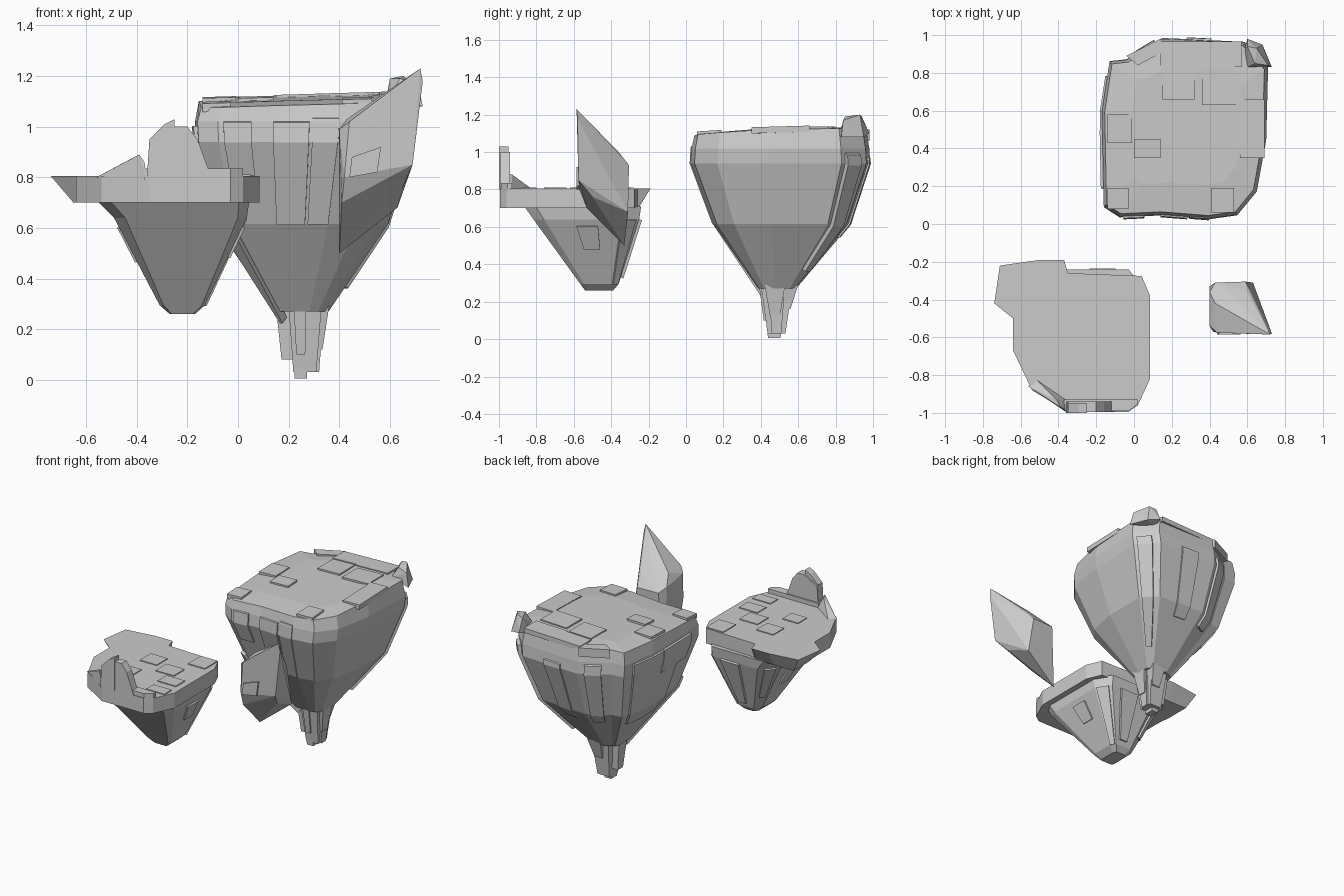
import bpy, bmesh, math
from mathutils import Vector as V

if "Cube" in bpy.data.objects:
    bpy.data.objects.remove(bpy.data.objects["Cube"])


def finish(name, bm):
    bmesh.ops.recalc_face_normals(bm, faces=bm.faces)
    me = bpy.data.meshes.new(name)
    bm.to_mesh(me)
    bm.free()
    ob = bpy.data.objects.new(name, me)
    bpy.context.collection.objects.link(ob)
    return ob


def loft(name, rings):
    """Skin a stack of equal-length rings and cap both ends."""
    bm = bmesh.new()
    vs = [[bm.verts.new(p) for p in r] for r in rings]
    n = len(vs[0])
    for a, b in zip(vs, vs[1:]):
        for i in range(n):
            j = (i + 1) % n
            bm.faces.new((a[i], a[j], b[j], b[i]))
    bm.faces.new(vs[0])
    bm.faces.new(vs[-1][::-1])
    return finish(name, bm)


def hull(name, pts):
    bm = bmesh.new()
    for p in pts:
        bm.verts.new(p)
    r = bmesh.ops.convex_hull(bm, input=bm.verts)
    junk = [g for g in r["geom_interior"] if isinstance(g, bmesh.types.BMVert)]
    if junk:
        bmesh.ops.delete(bm, geom=junk, context='VERTS')
    return finish(name, bm)


def fit(outline, x0, x1, y0, y1, z, k=0.0):
    """Scale an outline into bounds; k blends it towards an ellipse."""
    xs, ys = [p[0] for p in outline], [p[1] for p in outline]
    ring = []
    for x, y in outline:
        d = V((2 * (x - min(xs)) / (max(xs) - min(xs)) - 1,
               2 * (y - min(ys)) / (max(ys) - min(ys)) - 1))
        d = d.lerp(d.normalized(), k)
        ring.append(V(((x0 + x1) / 2 + d.x * (x1 - x0) / 2,
                       (y0 + y1) / 2 + d.y * (y1 - y0) / 2, z)))
    return ring


def on_loft(rings, u, v):
    n = len(rings[0])
    i, j = math.floor(u), min(int(v), len(rings) - 2)
    row = [r[i % n].lerp(r[(i + 1) % n], u - i) for r in rings[j:j + 2]]
    return row[0].lerp(row[1], v - j)


def side_slab(name, rings, u0, u1, v0, v1, t):
    """Raised slab that follows the side of a lofted rock."""
    us = sorted({u0, u1, *range(math.ceil(u0), math.floor(u1) + 1)})
    vs = sorted({v0, v1, *range(math.ceil(v0), math.floor(v1) + 1)})
    q = [on_loft(rings, u, v) for u, v in ((u0, v0), (u1, v1), (u0, v1), (u1, v0))]
    n = (q[1] - q[0]).cross(q[3] - q[2])
    n.normalize()
    c = sum(rings[0], V()) / len(rings[0])
    if n.dot((q[0] + q[1]) / 2 - V((c.x, c.y, q[0].z))) < 0:
        n = -n
    slab = []
    for v in vs:
        s = [on_loft(rings, u, v) for u in us]
        slab.append([p + n * t for p in s] + [p - n * 0.02 for p in reversed(s)])
    return loft(name, slab)


def top_plates(name, rects, height, t):
    for i, (x0, x1, y0, y1) in enumerate(rects):
        c = [(x0, y0), (x1, y0), (x1, y1), (x0, y1)]
        loft(f"{name}_{i + 1}", [[V((x, y, height(x, y) + d)) for x, y in c]
                                 for d in (-0.02, t)])


# Large rock body
outline = [(-.16, .10), (-.08, .05), (.14, .06), (.40, .04), (.55, .06), (.65, .18),
           (.70, .45), (.71, .83), (.59, .96), (.15, .98), (-.04, .87), (-.13, .86), (-.17, .6)]


def ground(x, y):
    return 1.075 + 0.03 * x + 0.06 * min(y, .5)


top = [V((p.x, p.y, ground(p.x, p.y))) for p in fit(outline, -.155, .69, .045, .965, 0)]
big = [top,
       fit(outline, -.17, .71, .03, .98, 1.02),
       fit(outline, -.165, .70, .025, .985, .94),
       fit(outline, -.09, .60, .145, .88, .615, .1),
       fit(outline, .14, .36, .385, .59, .27, .3)]
loft("large_rock", big)

# Slightly raised ground in the middle of the large rock
loft("large_rock_ground", [top, [p.lerp(V((.32, .58, 1.12)), .3) + V((0, 0, .008)) for p in top]])
top_plates("ground_plate", [(-.14, -.01, .43, .58), (0, .14, .35, .45), (.41, .53, .06, .19),
                            (.56, .69, .35, .66), (.15, .32, .66, .83), (.33, .57, .83, .965),
                            (.14, .33, .84, .965), (-.14, -.03, .08, .19), (.36, .56, .63, .80)],
           lambda x, y: ground(x, y) + .003, .013)

# Side slabs of the large rock: (u0, u1, v0, v1, thickness)
for i, s in enumerate([(2, 2.55, 1, 3, .01), (2.6, 3, .8, 3, .006), (1.1, 1.6, 1.0, 2.4, .012),
                       (11.3, 12.6, 1.2, 3.3, .012), (.1, .9, 2.8, 4.1, .02),
                       (12.2, 12.8, 1.2, 2.3, .015), (7.15, 7.7, 1.3, 3.7, .025),
                       (8.4, 8.7, 1.6, 3.2, .01), (9.2, 9.7, 1.2, 3.2, .015)]):
    side_slab(f"large_rock_slab_{i + 1}", big, *s)

# Corner boulder and back rim slab
hull("corner_boulder", [(.58, .90, 1.08), (.60, .98, 1.10), (.68, .95, 1.08), (.73, .83, 1.08),
                        (.60, .83, 1.12), (.60, .94, 1.19), (.65, .93, 1.20), (.71, .84, 1.17),
                        (.64, .85, 1.19)])
loft("back_rim_slab", [[V((x, y, z)) for x, y in ((-.04, .89), (.02, .84), (.17, .92), (.14, .98))]
                       for z in (1.06, 1.12)])

# Hanging stem: core plus splinters of different lengths
sq = [(-1, -1), (1, -1), (1, 1), (-1, 1)]
for i, (x0, x1, y0, y1, z, k) in enumerate([
        (.20, .33, .40, .57, .03, .7), (.15, .22, .43, .52, .08, .8), (.30, .36, .42, .53, .12, .6),
        (.21, .28, .41, .53, .005, .7), (.24, .34, .49, .60, .16, .6), (.27, .34, .44, .53, .03, .7),
        (.22, .27, .39, .45, .10, .7)]):
    cx, cy = (x0 + x1) / 2 * .8 + .052, (y0 + y1) / 2 * .8 + .096
    w, d = (x1 - x0) / 2 * k, (y1 - y0) / 2 * k * .8
    loft(f"stem_splinter_{i + 1}", [fit(sq, x0, x1, y0, y1, .29),
                                    fit(sq, cx - w, cx + w, cy - d, cy + d, z)])

# Small rock: flat deck with an overhanging ledge
deck = [(-.71, -.22), (-.50, -.19), (-.37, -.19), (-.35, -.26), (.04, -.275), (.085, -.38),
        (.085, -.82), (.02, -.96), (-.03, -.995), (-.35, -.995), (-.54, -.88), (-.64, -.67),
        (-.64, -.50), (-.74, -.42)]
loft("small_rock_deck", [[V((x, y, .805)) for x, y in deck],
                         [V((max(x, -.65), min(y, -.255), .70)) for x, y in deck]])
top_plates("deck_plate", [(-.09, .04, -.42, -.28), (-.09, .05, -.88, -.80), (-.37, -.24, -.55, -.43),
                          (-.20, -.06, -.62, -.50), (-.10, .04, -.74, -.64), (-.40, -.28, -.76, -.66)],
           lambda x, y: .805, .006)

# Small rock cone
cone_out = [(-.50, -.86), (0, -.86), (.04, -.80), (.04, -.36), (-.03, -.25), (-.42, -.25),
            (-.54, -.36), (-.55, -.80)]
small = [fit(cone_out, -.56, .045, -.865, -.24, .71),
         fit(cone_out, -.49, .035, -.815, -.25, .64),
         fit(cone_out, -.31, -.13, -.565, -.36, .295),
         fit(cone_out, -.27, -.17, -.54, -.39, .26)]
loft("small_rock_cone", small)
for i, s in enumerate([(3.1, 3.8, 1, 2, .01), (4.2, 4.6, 1, 1.9, .015), (2.4, 2.7, 1.1, 1.45, .01),
                       (5.3, 5.8, 1, 1.7, .012), (6.3, 6.6, 1.1, 1.5, .01)]):
    side_slab(f"small_rock_slab_{i + 1}", small, *s)


# Jagged crest along the front of the deck
def crest(name, prof, y0, y1):
    loft(name, [[V((x, y, z)) for x, z in prof] for y in (y0, y1)])


crest("crest_peak", [(-.36, .79), (-.10, .79), (-.12, .84), (-.16, .95), (-.20, 1.0),
                     (-.25, 1.0), (-.35, .945)], -.995, -.94)
crest("crest_spike", [(-.36, .80), (-.25, .80), (-.25, 1.03), (-.29, 1.01), (-.35, .95)], -1, -.95)
hull("crest_base", [(x, y, z) for z in (.79, .835)
                    for x, y in ((-.37, -.99), (-.03, -.99), (.02, -.955), (.02, -.93), (-.37, -.93))])
hull("crest_wing", [(-.56, -.86, .80), (-.36, -.995, .80), (-.36, -.93, .80), (-.52, -.82, .80),
                    (-.39, -.97, .89), (-.37, -.98, .86), (-.41, -.93, .88)])

# Floating shard with a tall pointed tip
hull("floating_shard", [(.40, -.33, .50), (.41, -.53, .70), (.42, -.57, .80), (.63, -.31, .68),
                        (.65, -.50, .76), (.69, -.575, .85), (.73, -.58, 1.18), (.72, -.585, 1.23),
                        (.40, -.36, .96), (.43, -.31, .93), (.59, -.305, .93), (.61, -.32, .80),
                        (.43, -.42, 1.03), (.40, -.54, .99), (.44, -.575, 1.02), (.56, -.58, 1.10),
                        (.62, -.53, 1.14), (.56, -.42, 1.06), (.60, -.36, 1.0)])
shard_front = [(.44, .80), (.55, .82), (.565, .92), (.45, .88)]
crest("shard_front_panel", shard_front, -.585, -.55)
